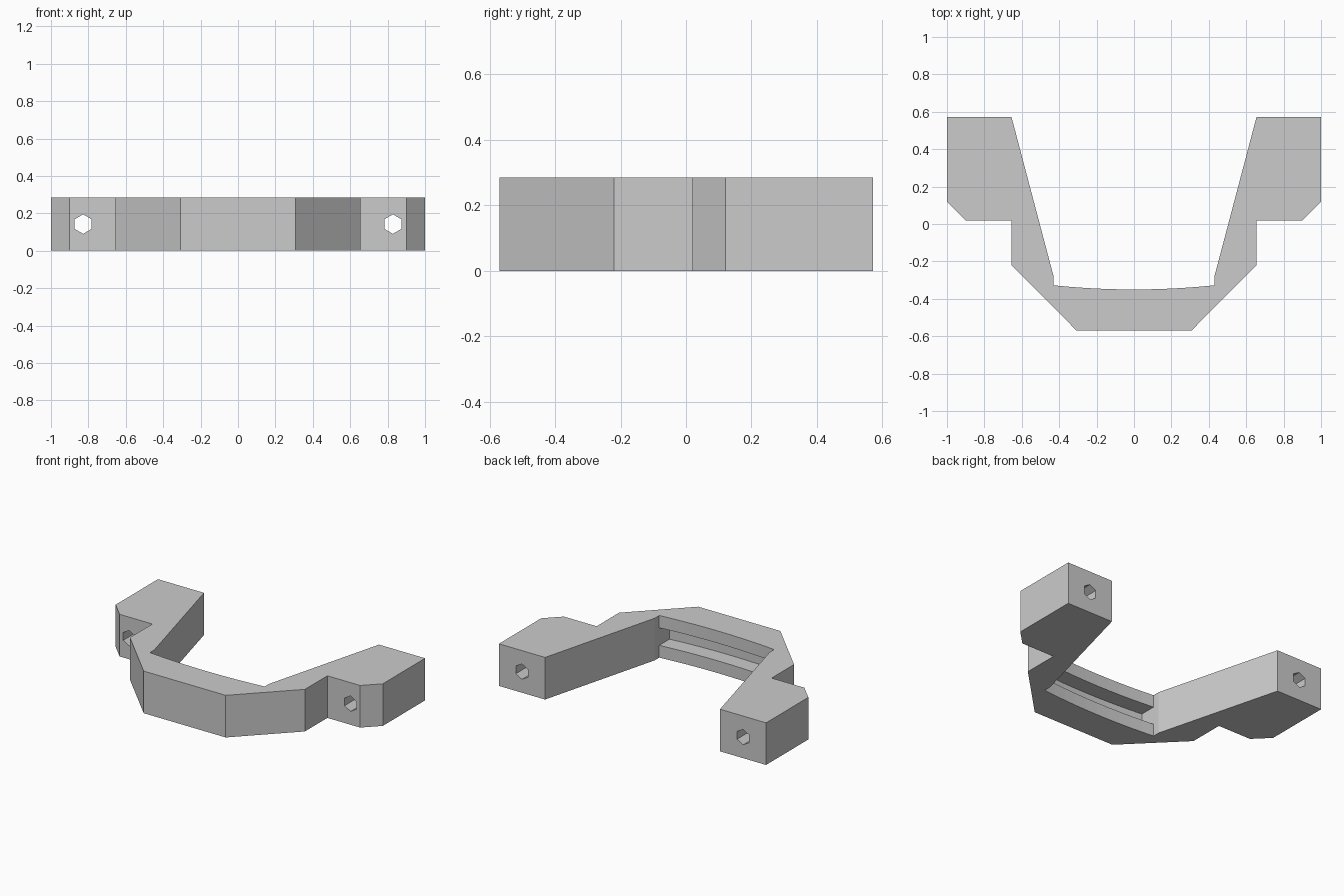
import bpy, bmesh, math
from mathutils import Matrix

if "Cube" in bpy.data.objects:
    bpy.data.objects.remove(bpy.data.objects["Cube"])

H = 0.285


def prism(name, pts, z0, z1):
    """Extrude a flat outline from z0 to z1."""
    bm = bmesh.new()
    face = bm.faces.new([bm.verts.new((x, y, z0)) for x, y in pts])
    ext = bmesh.ops.extrude_face_region(bm, geom=[face])
    for v in ext["geom"]:
        if isinstance(v, bmesh.types.BMVert):
            v.co.z = z1
    bmesh.ops.recalc_face_normals(bm, faces=bm.faces)
    return finish(name, bm)


def finish(name, bm):
    me = bpy.data.meshes.new(name)
    bm.to_mesh(me)
    bm.free()
    ob = bpy.data.objects.new(name, me)
    bpy.context.collection.objects.link(ob)
    return ob


def cut(body, cutter):
    cutter.hide_render = True
    cutter.hide_set(True)
    mod = body.modifiers.new(cutter.name, 'BOOLEAN')
    mod.operation = 'DIFFERENCE'
    mod.solver = 'EXACT'
    mod.object = cutter


def mirrored(half):
    return half + [(-x, y) for x, y in reversed(half)]


# Shallow inner arc, left to right
def arc(offset=0.0, n=10):
    xs = [-0.43 + 0.86 * i / n for i in range(n + 1)]
    return [(x, -0.35 + 0.022 * (x / 0.43) ** 2 - offset) for x in xs]


# Clamp body: outer outline of the right half, mirrored, closed by the arc
right = [(0.43, -0.28), (0.655, 0.572), (1.0, 0.572), (1.0, 0.12),
         (0.9, 0.02), (0.655, 0.02), (0.655, -0.22), (0.307, -0.57)]
body = prism("clamp_body", mirrored(right) + arc(), 0, H)

# Slot running along the inner arc
slot = prism("slot_cutter", arc(0.11) + [(0.43, -0.29), (-0.43, -0.29)], 0.083, 0.202)
cut(body, slot)

# Hexagonal bolt holes through both ears
for side, s in (("left", -1), ("right", 1)):
    bm = bmesh.new()
    bmesh.ops.create_cone(bm, cap_ends=True, segments=6, radius1=0.052,
                          radius2=0.052, depth=0.8,
                          matrix=Matrix.Translation((s * 0.828, 0.3, H / 2))
                          @ Matrix.Rotation(math.pi / 2, 4, 'X'))
    # keep a hexagon corner pointing up
    top = max(v.co.z for v in bm.verts) - H / 2
    if top < 0.05:
        bmesh.ops.rotate(bm, verts=bm.verts, cent=(s * 0.828, 0.3, H / 2),
                         matrix=Matrix.Rotation(math.pi / 6, 3, 'Y'))
    cut(body, finish(side + "_bolt_hole_cutter", bm))
